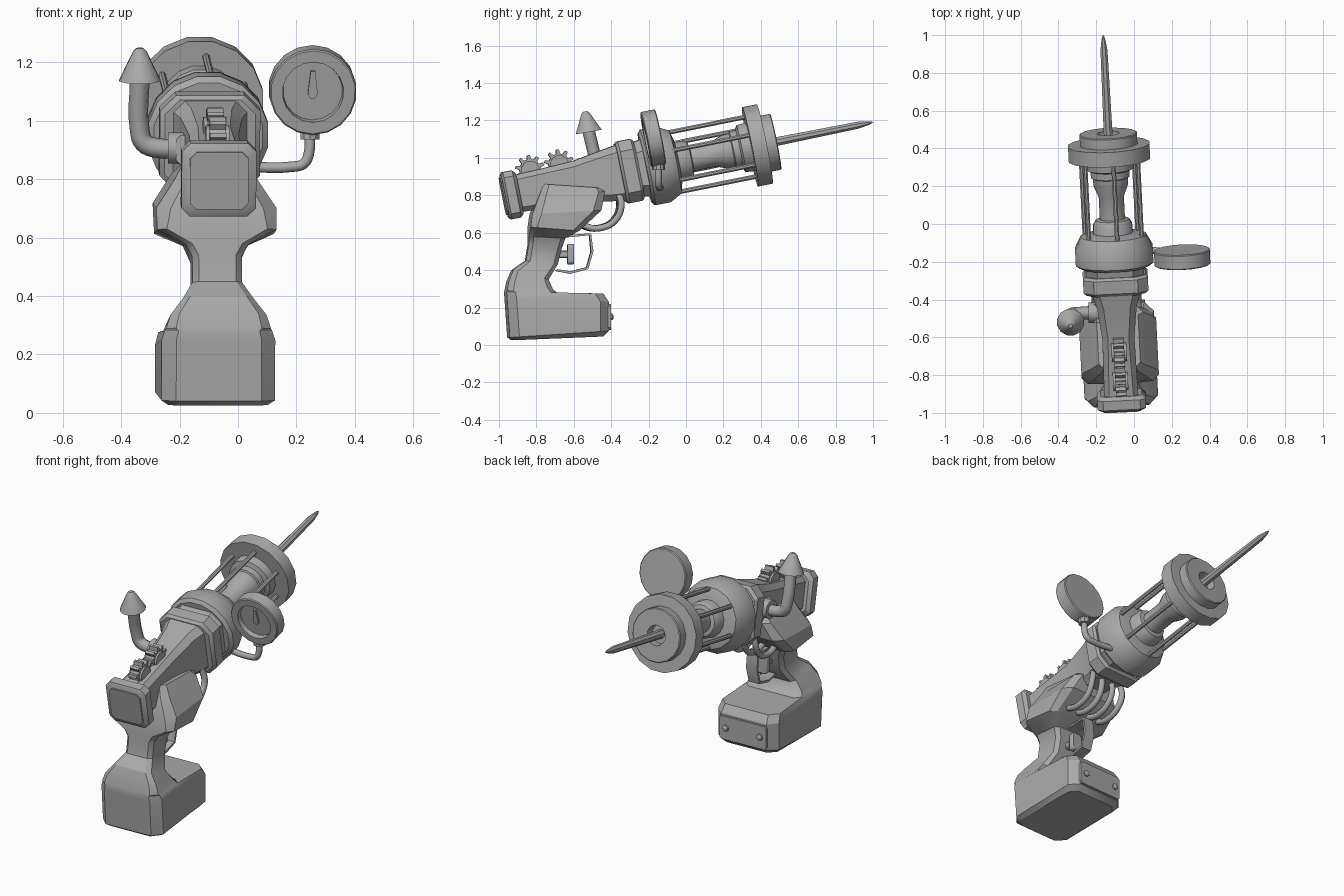
import bpy, bmesh
from math import sin, cos, pi, radians
from mathutils import Matrix, Vector

cube = bpy.data.objects.get("Cube")
if cube:
    bpy.data.objects.remove(cube)

grey = bpy.data.materials.new("plain grey")
grey.use_nodes = True
grey.diffuse_color = (0.4, 0.4, 0.4, 1)
grey.node_tree.nodes["Principled BSDF"].inputs["Base Color"].default_value = (0.4, 0.4, 0.4, 1)

# The whole tool is slightly yawed; the barrel also tilts upward
TOOL = Matrix.Translation((-0.113, 0, 0)) @ Matrix.Rotation(0.05, 4, 'Z')
BARREL = TOOL @ Matrix.Translation((0, 0, 0.99)) @ Matrix.Rotation(0.198, 4, 'X')
WORLD = Matrix.Identity(4)


def add(name, data, frame):
    obj = bpy.data.objects.new(name, data)
    obj.matrix_world = frame
    data.materials.append(grey)
    bpy.context.collection.objects.link(obj)
    return obj


def loft(name, rings, frame, bevel=0, angle=30):
    """Skin a list of equal point rings and cap both ends."""
    bm = bmesh.new()
    rows = [[bm.verts.new(p) for p in ring] for ring in rings]
    n = len(rows[0])
    for a, b in zip(rows, rows[1:]):
        for i in range(n):
            j = (i + 1) % n
            bm.faces.new((a[i], a[j], b[j], b[i]))
    bm.faces.new(rows[0])
    bm.faces.new(rows[-1])
    bmesh.ops.recalc_face_normals(bm, faces=bm.faces)
    mesh = bpy.data.meshes.new(name)
    bm.to_mesh(mesh)
    bm.free()
    obj = add(name, mesh, frame)
    if bevel:
        mod = obj.modifiers.new("soft edges", 'BEVEL')
        mod.width, mod.segments, mod.limit_method = bevel, 2, 'ANGLE'
        mod.angle_limit = radians(40)
    bpy.ops.object.select_all(action='DESELECT')
    obj.select_set(True)
    bpy.context.view_layer.objects.active = obj
    bpy.ops.object.shade_smooth_by_angle(angle=radians(angle))
    return obj


def lathe(name, profile, frame, n=16):
    """Turn (position, radius) pairs around the local y axis."""
    return loft(name, [[(r * cos(2 * pi * (i + .5) / n), t, r * sin(2 * pi * (i + .5) / n))
                        for i in range(n)] for t, r in profile], frame)


def octagon(w, h, c):
    """Outline of a rectangle with cut corners, from half sizes."""
    return [(w, c - h), (w, h - c), (w - c, h), (c - w, h),
            (-w, h - c), (-w, c - h), (c - w, -h), (w - c, -h)]


def block(name, sections, frame, bevel=0):
    """Cut-corner sections (position, half width, half height, cut) along y."""
    return loft(name, [[(x, t, z) for x, z in octagon(w, h, c)] for t, w, h, c in sections],
                frame, bevel)


def tube(name, points, radius, frame, smooth=True):
    curve = bpy.data.curves.new(name, 'CURVE')
    curve.dimensions = '3D'
    curve.bevel_depth, curve.bevel_resolution = radius, 2
    curve.use_fill_caps = True
    curve.resolution_u = 4
    spline = curve.splines.new('BEZIER')
    spline.bezier_points.add(len(points) - 1)
    for bp, p in zip(spline.bezier_points, points):
        bp.co = p
        kind = 'AUTO' if smooth else 'VECTOR'
        bp.handle_left_type = bp.handle_right_type = kind
    return add(name, curve, frame)


def along(start, end):
    """Frame with its y axis running from start towards end."""
    d = Vector(end) - Vector(start)
    return Matrix.Translation(start) @ d.to_track_quat('Y', 'Z').to_matrix().to_4x4()


# Handle: battery foot, neck and wide shoulders as one skin (y0, z0, y1, z1, half width)
def handle_ring(y0, z0, y1, z1, w):
    h = (y1 - y0) / 2
    ring = []
    for x, v in octagon(w, h, min(w, h) * .25):
        f = (v + h) / (2 * h)
        ring.append((x, y0 + f * (y1 - y0), z0 + f * (z1 - z0)))
    return ring


loft("handle", [handle_ring(*s) for s in [
    (-.93, .025, -.45, .045, .17), (-.95, .04, -.42, .075, .195),
    (-.965, .25, -.42, .23, .195), (-.967, .28, -.45, .275, .185),
    (-.965, .29, -.7, .28, .18), (-.955, .34, -.72, .3, .165),
    (-.93, .4, -.74, .35, .12), (-.86, .45, -.69, .43, .085),
    (-.845, .54, -.67, .51, .085), (-.845, .58, -.65, .57, .11),
    (-.84, .63, -.58, .61, .205), (-.83, .7, -.46, .72, .205),
    (-.79, .8, -.44, .82, .14), (-.765, .86, -.46, .84, .11)]], TOOL)

# Foot plate with two bolts
block("foot_plate", [(-.43, .15, .07, .012), (-.408, .15, .07, .012)],
      TOOL @ Matrix.Translation((0, 0, .15)))
for side in (-1, 1):
    lathe("foot_bolt", [(-.41, .02), (-.4, .018), (-.393, .008)],
          TOOL @ Matrix.Translation((side * .11, 0, .15)), 8)

# Trigger and guard
block("trigger_stem", [(-.72, .02, .02, .006), (-.62, .02, .02, .006)],
      TOOL @ Matrix.Translation((0, 0, .485)))
block("trigger_pad", [(-.635, .035, .055, .012), (-.6, .035, .055, .012)],
      TOOL @ Matrix.Translation((0, 0, .485)), .006)
guard = [(-.69, .56), (-.66, .585), (-.51, .597), (-.497, .5),
         (-.525, .405), (-.62, .38), (-.7, .395)]
center = Vector((-.6, .49))
outer = [Vector(p) for p in guard]
inner = [p + (center - p).normalized() * .014 for p in outer]
loft("trigger_guard", [[(-.035, *a), (.035, *a), (.035, *b), (-.035, *b)]
                       for a, b in zip(outer, inner)], TOOL)

# Main body, rear plate and front flange
block("body", [(-.93, .09, .1, .025), (-.6, .085, .112, .03),
               (-.43, .105, .14, .035), (-.33, .135, .155, .04)], BARREL)
block("rear_plate", [(-.992, .112, .112, .03), (-.98, .128, .128, .03),
                     (-.93, .128, .128, .03), (-.912, .11, .11, .03)], BARREL)
block("rear_panel", [(-.999, .1, .1, .022), (-.98, .1, .1, .022)], BARREL)
block("flange", [(-.36, .155, .155, .05), (-.345, .172, .168, .055),
                 (-.275, .172, .168, .055), (-.262, .16, .155, .055)], BARREL)
block("flange_neck", [(-.28, .15, .145, .06), (-.19, .16, .16, .06)], BARREL)

# Barrel: collar, inner core, cage rods, front wheel, drill bit
lathe("collar", [(-.225, .19), (-.21, .21), (-.125, .21), (-.06, .175), (-.045, .12)], BARREL)
lathe("core", [(-.1, .11), (.0, .105), (.025, .09), (.03, .068), (.15, .068),
               (.21, .092), (.25, .095), (.255, .105), (.29, .105), (.3, .13), (.36, .135)], BARREL)
for i in range(6):
    a = radians(23 + 60 * i)
    lathe("cage_rod", [(-.12, .013), (.37, .013)],
          BARREL @ Matrix.Translation((.163 * cos(a), 0, .163 * sin(a))), 8)
lathe("front_wheel", [(.35, .16), (.35, .22), (.43, .22), (.432, .155), (.485, .155),
                      (.49, .15), (.49, .058), (.44, .055)], BARREL)
lathe("drill_bit", [(.42, .026), (.94, .02), (1.0, .01), (1.021, .002)], BARREL, 8)

# Two gears on top of the body
for y, z in ((-.834, .935), (-.679, .965)):
    spot = TOOL @ Matrix.Translation((0, y, z))
    teeth = [(r, 2 * pi * (k + o) / 10) for k in range(10)
             for r, o in ((.058, 0), (.058, .4), (.08, .55), (.08, .85))]
    loft("gear", [[(x, r * cos(a), r * sin(a)) for r, a in teeth] for x in (-.028, .028)], spot)
    lathe("gear_hub", [(-.04, .05), (.04, .05)], spot @ Matrix.Rotation(pi / 2, 4, 'Z'), 12)

# Four hoses under the body
for x in (-.115, -.04, .04, .115):
    tube("hose", [(x * .8, -.365, .82), (x, -.352, .74), (x, -.385, .665), (x, -.45, .628),
                  (x, -.53, .63), (x * .9, -.6, .68)], .018, TOOL)

# Exhaust pipe with cone cap
tube("exhaust_pipe", [(-.18, -.47, .907), (-.28, -.472, .907), (-.322, -.475, .925),
                      (-.336, -.48, .965), (-.336, -.522, 1.15)], .034, WORLD)
lathe("exhaust_socket", [(0, .055), (.06, .055)], along((-.18, -.47, .907), (-.3, -.47, .907)), 12)
block("exhaust_mount", [(-.52, .05, .05, .015), (-.42, .05, .05, .015)],
      TOOL @ Matrix.Translation((-.075, 0, .9)))
lathe("exhaust_cap", [(0, .073), (.1, .024), (.112, .012)],
      along((-.336, -.52, 1.138), (-.336, -.54, 1.25)), 12)

# Gauge on a bent pipe
GAUGE = Matrix.Translation((.255, -.176, 1.105)) @ Matrix.Rotation(.05, 4, 'Z') @ Matrix.Rotation(.198, 4, 'X')
lathe("gauge_case", [(.04, .145), (.035, .15), (-.035, .15), (-.04, .145),
                     (-.04, .105), (-.012, .102)], GAUGE, 18)
loft("gauge_needle", [[(x, y, z) for x, z in
                       ((-.008, .07), (.008, .07), (.017, -.01), (.008, -.024), (-.008, -.024), (-.017, -.01))]
                      for y in (-.025, -.01)], GAUGE)
tube("gauge_pipe", [(.02, -.135, .843), (.19, -.145, .843), (.225, -.146, .853),
                    (.242, -.147, .885), (.245, -.147, .96)], .018, WORLD)
lathe("gauge_socket", [(0, .034), (.035, .034)], along((.246, -.147, .935), (.246, -.147, 1)), 10)
